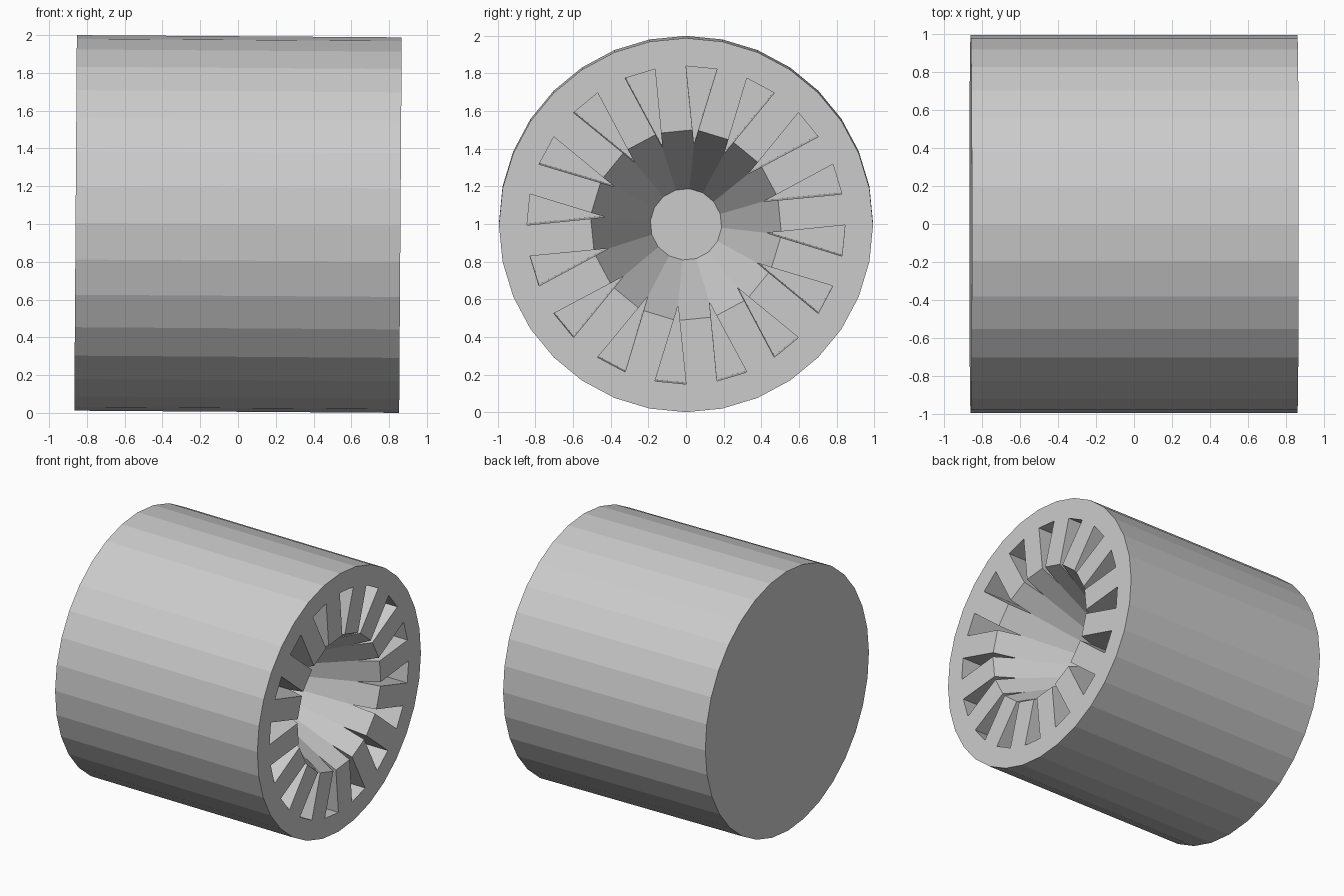
import bpy, bmesh
from math import sin, cos, radians

cube = bpy.data.objects.get("Cube")
if cube:
    bpy.data.objects.remove(cube, do_unlink=True)

RADIUS, HALF = 0.994, 0.86
SLOTS = 16
STEP = 360 / SLOTS
MIDDLE = STEP / 4          # angle of the middle of the first slot
TILT = 0.0068

grey = bpy.data.materials.new("plain_grey")
grey.use_nodes = True
grey.diffuse_color = (0.6, 0.6, 0.6, 1)
bsdf = next(n for n in grey.node_tree.nodes if n.type == 'BSDF_PRINCIPLED')
bsdf.inputs["Base Color"].default_value = grey.diffuse_color


def point(x, radius, degrees):
    """Point around the x axis, measured from straight up."""
    a = radians(degrees)
    return (x, radius * sin(a), radius * cos(a))


def ring(x, radius, sides, start=0):
    return [point(x, radius, start + 360 * i / sides) for i in range(sides)]


def loft(bm, back, front):
    """Closed solid between two matching rings."""
    a = [bm.verts.new(p) for p in back]
    b = [bm.verts.new(p) for p in front]
    bm.faces.new(a)
    bm.faces.new(b[::-1])
    for i in range(len(a)):
        j = (i + 1) % len(a)
        bm.faces.new((a[i], b[i], b[j], a[j]))


def make(name, solids):
    bm = bmesh.new()
    for back, front in solids:
        loft(bm, back, front)
    bmesh.ops.recalc_face_normals(bm, faces=bm.faces)
    mesh = bpy.data.meshes.new(name)
    bm.to_mesh(mesh)
    bm.free()
    mesh.materials.append(grey)
    obj = bpy.data.objects.new(name, mesh)
    bpy.context.collection.objects.link(obj)
    return obj


def carve(body, cutter):
    cutter.hide_render = True
    mod = body.modifiers.new(cutter.name, 'BOOLEAN')
    mod.operation = 'DIFFERENCE'
    mod.solver = 'EXACT'
    mod.object = cutter
    bpy.context.view_layer.objects.active = body
    bpy.ops.object.modifier_apply(modifier=mod.name)
    bpy.data.objects.remove(cutter, do_unlink=True)


# Solid drum lying along x
drum = make("drum", [(ring(-HALF, RADIUS, 32), ring(HALF, RADIUS, 32))])

# Tapered central recess, carried a little past the end face
MOUTH, FLOOR, DEPTH, EXTRA = 0.51, 0.19, 0.6, 0.06
flare = MOUTH + (MOUTH - FLOOR) * EXTRA / DEPTH
recess = make("recess_cutter", [(ring(HALF - DEPTH, FLOOR, SLOTS, MIDDLE),
                                 ring(HALF + EXTRA, flare, SLOTS, MIDDLE))])
carve(drum, recess)


# Radial wedge slots around the recess
def wedge(x, k):
    a = k * STEP
    return [point(x, 0.43, a + MIDDLE), point(x, 0.845, a),
            point(x, 0.845, a + STEP / 2)]


slots = make("slot_cutter", [(wedge(HALF - 1.2, k), wedge(HALF + EXTRA, k))
                             for k in range(SLOTS)])
carve(drum, slots)

# Slight lean and final placement
drum.rotation_euler = (0, TILT, 0)
drum.location = (0, 0, 1)
